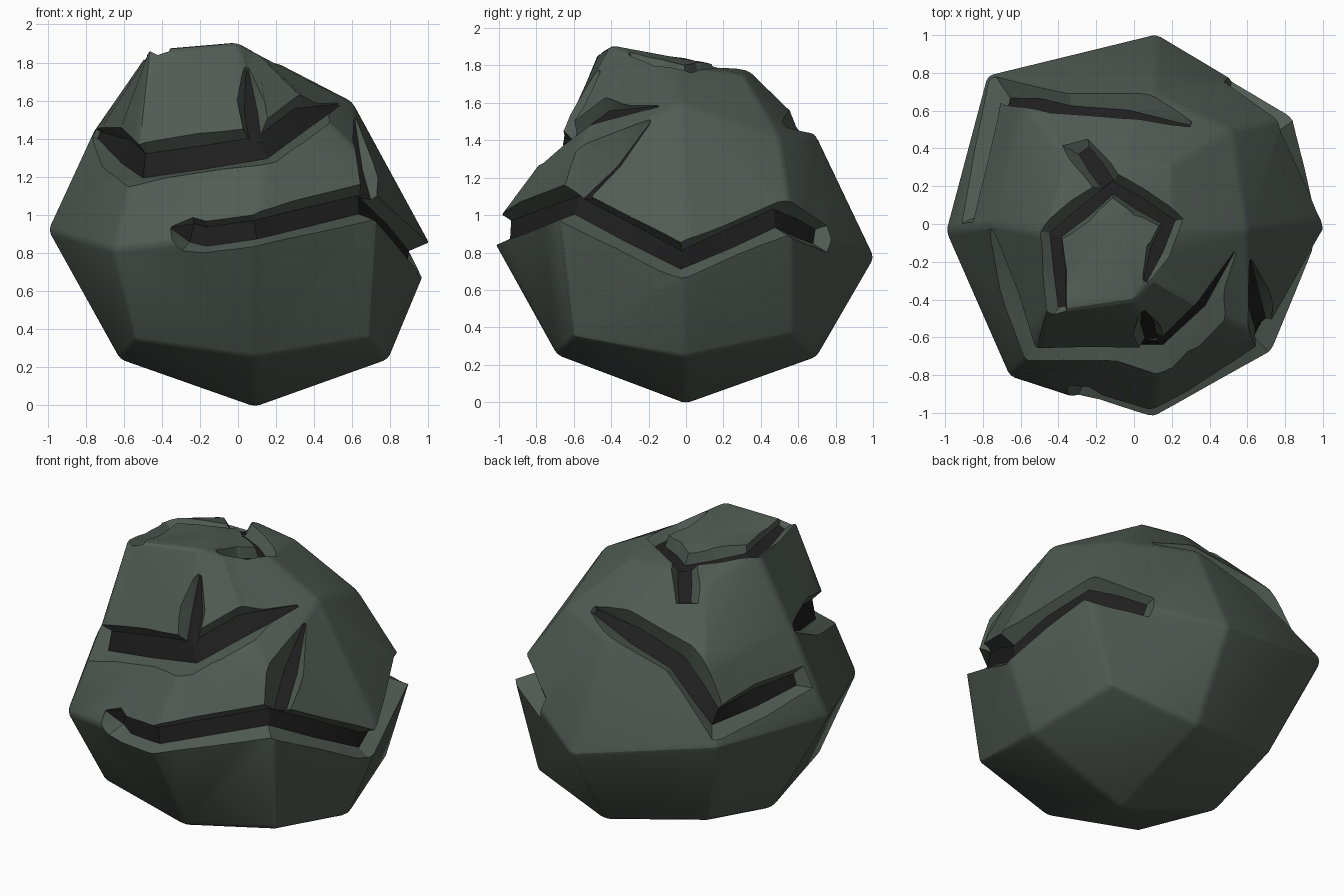
import bpy, bmesh, math
from mathutils import Vector
from mathutils.bvhtree import BVHTree

if "Cube" in bpy.data.objects:
    bpy.data.objects.remove(bpy.data.objects["Cube"])


def material(name, rgb):
    m = bpy.data.materials.new(name)
    m.diffuse_color = (*rgb, 1)
    m.use_nodes = True
    m.node_tree.nodes["Principled BSDF"].inputs["Base Color"].default_value = m.diffuse_color
    return m


MATS = [material("grey green stone", (0.081, 0.104, 0.087)),
        material("dark crack floor", (0.014, 0.014, 0.014))]


def make_object(name, bm):
    bmesh.ops.recalc_face_normals(bm, faces=bm.faces)
    me = bpy.data.meshes.new(name)
    bm.to_mesh(me)
    bm.free()
    ob = bpy.data.objects.new(name, me)
    bpy.context.collection.objects.link(ob)
    for m in MATS:
        me.materials.append(m)
    return ob


def apply_modifiers(ob):
    bpy.ops.object.select_all(action='DESELECT')
    ob.select_set(True)
    bpy.context.view_layer.objects.active = ob
    for m in list(ob.modifiers):
        bpy.ops.object.modifier_apply(modifier=m.name)


# Boulder: four rings of eight corners, each from the front counter-clockwise
RINGS = [
    [(.09, -.69, .25), (.69, -.6, .35), (.79, 0, .24), (.66, .58, .36),
     (.1, .7, .24), (-.56, .57, .36), (-.62, 0, .24), (-.54, -.6, .34)],
    [(.1, -1.06, .91), (.73, -.67, 1.0), (1.03, 0, .81), (.85, .57, .95),
     (.12, 1.01, .77), (-.78, .79, .97), (-1.0, -.04, .92), (-.66, -.81, .82)],
    [(.15, -.69, 1.4), (.63, -.59, 1.34), (.6, -.03, 1.6), (.52, .5, 1.42),
     (.1, .7, 1.42), (-.55, .6, 1.45), (-.76, 0, 1.44), (-.52, -.66, 1.37)],
    [(0, -.4, 1.91), (.1, -.28, 1.85), (.22, -.03, 1.79), (.2, .31, 1.75),
     (-.1, .34, 1.77), (-.36, .33, 1.74), (-.47, -.05, 1.85), (-.47, -.47, 1.87)],
]
bm = bmesh.new()
rings = [[bm.verts.new(p) for p in r] for r in RINGS]
for a, b in zip(rings, rings[1:]):
    for i in range(8):
        j = (i + 1) % 8
        bm.faces.new((a[i], a[j], b[j], b[i]))
for ring, tip in ((rings[0], (.09, 0, -.01)), (rings[-1], (-.08, .03, 1.83))):
    t = bm.verts.new(tip)
    for i in range(8):
        bm.faces.new((ring[i], ring[(i + 1) % 8], t))
boulder = make_object("boulder", bm)
bev = boulder.modifiers.new("soft edges", 'BEVEL')
bev.width, bev.segments, bev.limit_method = 0.025, 2, 'ANGLE'
bev.angle_limit = math.radians(14)
apply_modifiers(boulder)

bm = bmesh.new()
bm.from_mesh(boulder.data)
SURFACE = BVHTree.FromBMesh(bm)
bm.free()
CENTRE = Vector((0, 0, .85))


def on_surface(p, tilt):
    out = (Vector(p) - CENTRE).normalized()
    hit = SURFACE.ray_cast(CENTRE + out * 3, -out)[0]
    return hit, (out + Vector(tilt)).normalized()


def crack(points, half=.05, depth=.09, ends=(.3, .3), tilt=(0, 0, 0)):
    """Cut a sloped-sided channel with a dark floor along a surface path."""
    pts = [Vector(p) for p in points]
    path = []
    for a, b in zip(pts, pts[1:]):
        path += [a, a.lerp(b, .5)]
    path.append(pts[-1])
    path = [on_surface(p, tilt) for p in path]
    bm = bmesh.new()
    sections = []
    last = len(path) - 1
    for k, (p, n) in enumerate(path):
        before = (p - path[max(k - 1, 0)][0]).normalized()
        after = (path[min(k + 1, last)][0] - p).normalized()
        side = n.cross(before + after).normalized()
        s = ends[0] if k == 0 else ends[1] if k == last else 1
        w, d, rise = half * s, depth * s, .12
        top = w + .55 * (d + rise) * (.2 if s < .45 else 1)
        # blunt ends slope outwards
        lean = Vector()
        if .45 < s < .85:
            lean = after * -.12 if k == 0 else before * .12
        sections.append([bm.verts.new(p + side * x + n * h + (lean if h > 0 else Vector()))
                         for x, h in ((-w, -d), (w, -d), (top, rise), (-top, rise))])
    for a, b in zip(sections, sections[1:]):
        for i in range(4):
            j = (i + 1) % 4
            f = bm.faces.new((a[i], a[j], b[j], b[i]))
            f.material_index = 1 if i == 0 else 0
    bm.faces.new(sections[0])
    bm.faces.new(sections[-1])
    bmesh.ops.triangulate(bm, faces=bm.faces)
    cutter = make_object("crack_cutter", bm)
    cutter.hide_render = True
    mod = boulder.modifiers.new("crack", 'BOOLEAN')
    mod.object, mod.operation, mod.solver = cutter, 'DIFFERENCE', 'EXACT'
    mod.use_self = True
    apply_modifiers(boulder)
    bpy.data.objects.remove(cutter)


# Long crack round the front and right, with its upward branch
crack([(-.38, -.93, .94), (-.18, -.95, .89), (.1, -1.04, .93), (.68, -.63, 1.07),
       (1.0, -.03, .75), (.83, .53, 1.0), (.55, .77, .89)], .05, .1, (.1, .8))
crack([(.7, -.6, 1.07), (.61, -.19, 1.5)], .04, .085, (.9, .15), (-.2, -.2, 0))
# Upper front crack with a short branch
crack([(-.78, -.03, 1.45), (-.53, -.66, 1.26), (.14, -.7, 1.38),
       (.54, -.15, 1.59)], .065, .085, (.3, .1), (0, 0, -.3))
crack([(.1, -.66, 1.42), (.05, -.47, 1.79)], .035, .09, (.9, .2))
# Cap crack, a ring open at the front with a branch to the back
crack([(-.39, -.45, 1.85), (-.43, -.06, 1.82), (-.12, .21, 1.8),
       (.2, .01, 1.79), (.06, -.3, 1.85)], .035, .07, (.6, .3))
crack([(-.13, .2, 1.8), (-.3, .44, 1.72)], .042, .068, (.9, .8))
# Crack round the back left
crack([(.32, .56, 1.52), (-.4, .67, 1.4), (-.76, .74, 1.12),
       (-.93, .05, 1.18)], .052, .09, (.3, .7))

bpy.ops.object.shade_smooth_by_angle(angle=math.radians(22))
